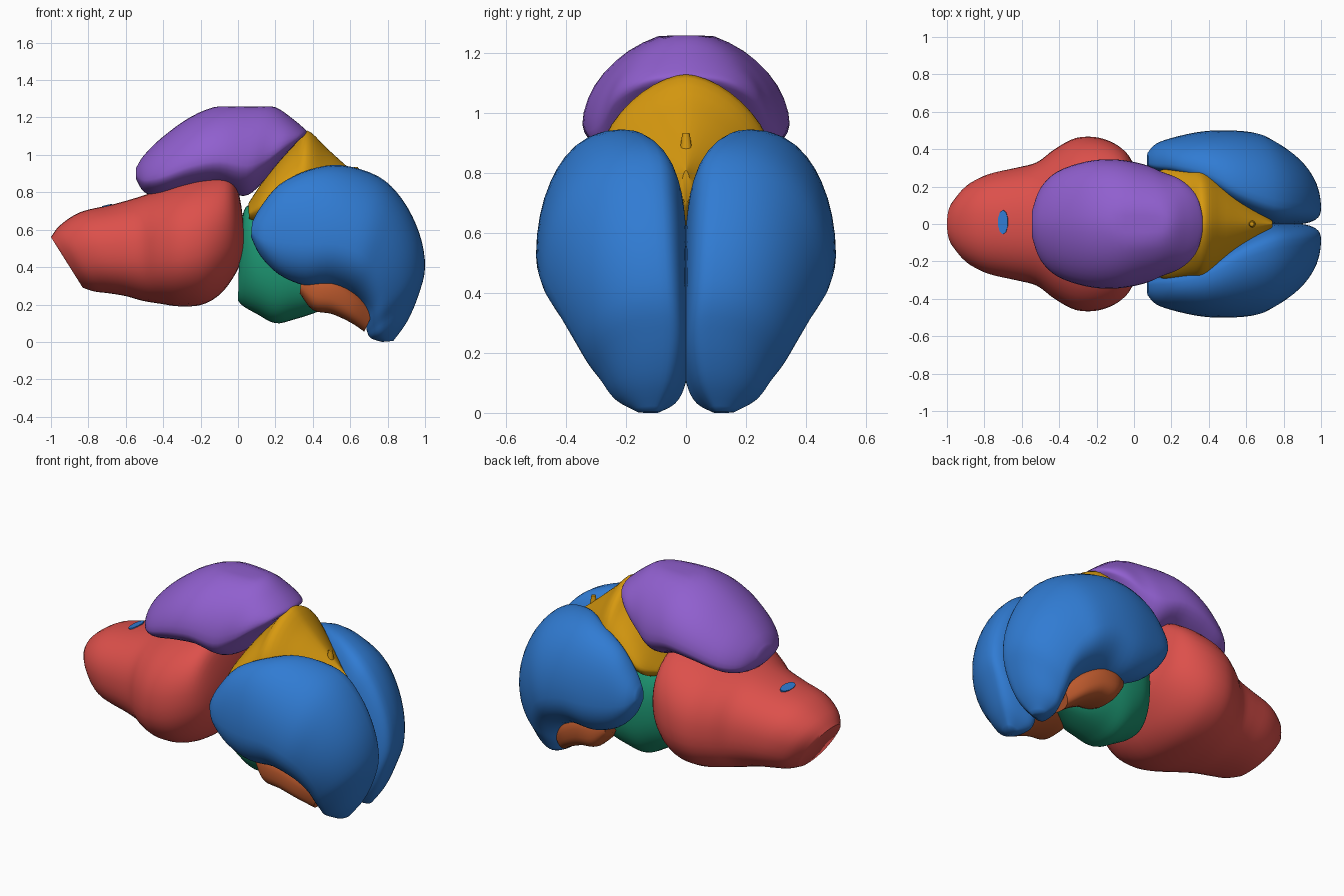
import bpy, bmesh, math
from mathutils import Vector

if "Cube" in bpy.data.objects:
    bpy.data.objects.remove(bpy.data.objects["Cube"])


def material(name, rgb):
    m = bpy.data.materials.new(name)
    m.use_nodes = True
    m.diffuse_color = (*rgb, 1)
    m.node_tree.nodes["Principled BSDF"].inputs["Base Color"].default_value = (*rgb, 1)
    return m


red = material("coral red", (0.72, 0.08, 0.07))
blue = material("blue", (0.03, 0.2, 0.65))
purple = material("purple", (0.28, 0.115, 0.62))
gold = material("gold", (0.68, 0.32, 0.005))
green = material("green", (0.012, 0.3, 0.165))
rust = material("rust orange", (0.5, 0.1, 0.026))


def spline(rows, steps=4):
    """Smooth interpolation through the section rows."""
    out = []
    for i in range(len(rows) - 1):
        quad = list(zip(rows[max(i - 1, 0)], rows[i], rows[i + 1], rows[min(i + 2, len(rows) - 1)]))
        for s in range(steps):
            t = s / steps
            out.append([b + 0.5 * t * (c - a + t * (2 * a - 5 * b + 4 * c - d
                        + t * (3 * (b - c) + d - a))) for a, b, c, d in quad])
    return out + [list(rows[-1])]


def finish(bm, name, mat):
    bmesh.ops.recalc_face_normals(bm, faces=bm.faces)
    mesh = bpy.data.meshes.new(name)
    bm.to_mesh(mesh)
    bm.free()
    mesh.materials.append(mat)
    ob = bpy.data.objects.new(name, mesh)
    bpy.context.collection.objects.link(ob)
    bpy.ops.object.select_all(action="DESELECT")
    ob.select_set(True)
    bpy.context.view_layer.objects.active = ob
    bpy.ops.object.shade_smooth_by_angle(angle=math.radians(50))
    return ob


def loft(name, mat, rows, belly=0.5, core=0.5, power=2.0, inner=2.0, side=1, ceiling=9, count=40):
    """Rows: low x, low z, high x, high z, inner y, outer y.
    belly and core place the widest point; power and inner set the boxiness
    of the outer and inner halves of each section."""
    bm = bmesh.new()
    rings = []
    for lx, lz, hx, hz, y0, y1 in spline(rows):
        low, high = Vector((lx, 0, lz)), Vector((hx, 0, hz))
        ring = []
        for k in range(count):
            a = math.tau * k / count
            e = 2 / (power if math.cos(a) > 0 else inner)
            c, s = (math.copysign(abs(f) ** e, f) for f in (math.cos(a), math.sin(a)))
            u = belly + s * (1 - belly if s > 0 else belly)
            v = core + c * (1 - core if c > 0 else core)
            p = low.lerp(high, u)
            p.y = side * (y0 + (y1 - y0) * v)
            p.z = min(p.z, ceiling)
            ring.append(bm.verts.new(p))
        rings.append(ring)
    for r, q in zip(rings, rings[1:]):
        for k in range(count):
            n = (k + 1) % count
            bm.faces.new((r[k], r[n], q[n], q[k]))
    bm.faces.new(rings[0])
    bm.faces.new(rings[-1])
    return finish(bm, name, mat)


def central(name, mat, rows, power=2.0, **options):
    """Symmetric loft from rows that end in a half width."""
    rows = [(*r[:4], -r[4], r[4]) for r in rows]
    return loft(name, mat, rows, power=power, inner=power, **options)


# Front mass: slanted cut end, snout, then a wide swelling
central("front_mass", red, [
    (-.83, .29, -1.0, .56, .15), (-.77, .27, -.95, .625, .22), (-.69, .26, -.84, .695, .27),
    (-.60, .245, -.67, .735, .3), (-.51, .22, -.53, .775, .33), (-.42, .205, -.43, .81, .40),
    (-.31, .19, -.31, .86, .46), (-.19, .20, -.17, .9, .46), (-.09, .26, -.04, .9, .405),
    (-.01, .37, .01, .77, .31), (.03, .47, .035, .58, .14)], power=2.25, belly=.47)

# Small blue patch on top of the front mass
bm = bmesh.new()
bmesh.ops.create_cone(bm, cap_ends=True, segments=10, radius1=1, radius2=1, depth=1)
for v in bm.verts:
    v.co = Vector((v.co.x * .028, v.co.y * .065, v.co.z * .009))
patch = finish(bm, "blue_patch", blue)
patch.location = (-.7, .01, .728)
patch.rotation_euler.y = -.23

# Domed cap with a flattened top
central("top_cap", purple, [
    (-.545, .87, -.545, .93, .07), (-.50, .80, -.505, .995, .19), (-.41, .78, -.41, 1.09, .28),
    (-.25, .81, -.25, 1.205, .335), (-.10, .82, -.09, 1.265, .345), (.03, .78, .09, 1.273, .32),
    (.12, .84, .20, 1.255, .28), (.22, .96, .29, 1.195, .24), (.30, 1.05, .355, 1.14, .17),
    (.34, 1.09, .37, 1.12, .08)], belly=.33, power=1.85, ceiling=1.26)

# Sloping roof between the cap and the hemispheres
central("sloping_roof", gold, [
    (.06, .63, .055, .74, .18), (.12, .60, .12, .84, .275), (.20, .60, .20, .95, .295),
    (.30, .60, .30, 1.06, .29), (.37, .60, .37, 1.13, .28), (.47, .60, .47, 1.04, .23),
    (.57, .60, .57, .95, .165), (.67, .63, .67, .865, .08), (.74, .70, .74, .81, .015)],
    power=1.65)

# Little nub on the roof
bm = bmesh.new()
bmesh.ops.create_cone(bm, cap_ends=True, segments=12, radius1=.03, radius2=.012, depth=.12)
nub = finish(bm, "roof_nub", gold)
nub.location = (.63, 0, .875)

# Stem under the hemispheres
central("stem", green, [
    (.0, .22, .01, .60, .13), (.03, .19, .04, .72, .18), (.10, .15, .10, .72, .22),
    (.20, .10, .20, .70, .235), (.30, .12, .30, .62, .23), (.41, .155, .41, .5, .2),
    (.52, .2, .52, .4, .1)], power=2.3)

# Paired hemispheres, touching along the middle, and the strips below them
for label, side in (("left", 1), ("right", -1)):
    loft("hemisphere_" + label, blue, [
        (.07, .56, .075, .64, .31, .38), (.12, .46, .12, .72, .285, .43),
        (.22, .36, .22, .84, .26, .465), (.36, .30, .38, .92, .20, .495),
        (.50, .285, .55, .945, .09, .50), (.60, .24, .75, .885, .005, .485),
        (.655, .19, .88, .76, -.004, .44), (.68, .14, .97, .58, -.004, .39),
        (.685, .09, 1.0, .40, -.004, .34), (.69, .055, .965, .25, 0, .29),
        (.71, .02, .905, .11, .03, .24), (.77, 0, .83, .005, .09, .16)],
        belly=.36, core=.27, power=2.05, inner=2.9, side=side)
    loft("lower_strip_" + label, rust, [
        (.33, .26, .34, .34, .10, .31), (.40, .17, .42, .37, .05, .35),
        (.50, .15, .53, .35, .04, .35), (.60, .105, .64, .27, .04, .315),
        (.675, .055, .73, .17, .06, .25)], core=.6, power=2.6, side=side)
